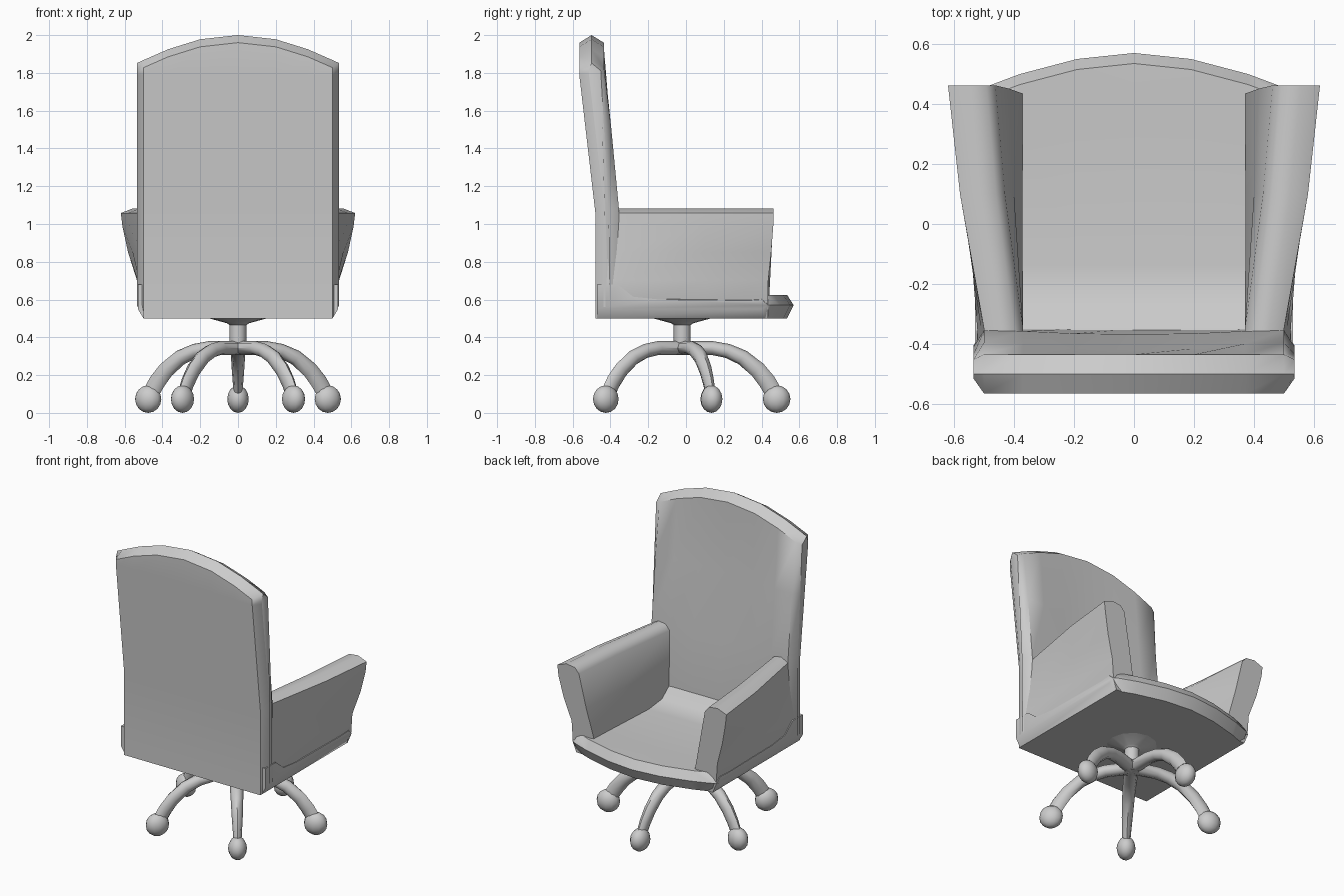
import bpy, bmesh, math
from mathutils import Matrix

if "Cube" in bpy.data.objects:
    bpy.data.objects.remove(bpy.data.objects["Cube"])


def finish(name, bm, angle=50):
    bmesh.ops.recalc_face_normals(bm, faces=bm.faces)
    me = bpy.data.meshes.new(name)
    bm.to_mesh(me)
    bm.free()
    ob = bpy.data.objects.new(name, me)
    bpy.context.collection.objects.link(ob)
    bpy.ops.object.select_all(action='DESELECT')
    ob.select_set(True)
    bpy.context.view_layer.objects.active = ob
    bpy.ops.object.shade_smooth_by_angle(angle=math.radians(angle))
    return ob


def loft(name, rings, angle=50):
    """Skin a list of closed rings and cap both ends."""
    bm = bmesh.new()
    vr = [[bm.verts.new(p) for p in r] for r in rings]
    n = len(rings[0])
    for a, b in zip(vr, vr[1:]):
        for i in range(n):
            bm.faces.new((a[i], a[(i + 1) % n], b[(i + 1) % n], b[i]))
    bm.faces.new(vr[0])
    bm.faces.new(vr[-1])
    return finish(name, bm, angle)


def both_sides(half):
    return [-x for x in reversed(half) if x > 0] + half


# Seat: side profile swept across x, with a bowed front lip
FRONT = {0: .57, .19: .55, .38: .50, .5: .455, .53: .435}


def seat_ring(x):
    f = FRONT[abs(x)]
    e = .05 if abs(x) > .52 else 0
    prof = [(-.47, .5 + e), (f - .035, .5 + e), (f, .57), (f - .035, .625 - e / 2),
            (.33, .62 - e / 2), (-.14, .60), (-.28, .615), (-.36, .68), (-.47, .68)]
    return [(x, y, z) for y, z in prof]


loft("seat", [seat_ring(x) for x in both_sides(list(FRONT))])

# Backrest: leaning, arched top, slightly hollow front, rounded side edges
TOP = {0: 2.0, .2: 1.978, .37: 1.925, .5: 1.868, .535: 1.852}
HOLLOW = {0: .025, .2: .02, .37: .004, .5: 0, .535: 0}


def back_ring(x):
    t, h = TOP[abs(x)], HOLLOW[abs(x)]
    end = abs(x) > .52
    b, f = (.05, .055) if end else (0, 0)
    low = .5
    xs = x * (.5 / .535) if end else x
    return [(xs, -.48 + (.02 if end else 0), low), (x, -.48 + b, .57), (x, -.48 + b, 1.06),
            (x, -.565 + b, 1.79), (x, -.565 + b, t - .04), (x, -.5, t),
            (x, -.435 - f * .3, t - .04), (x, -.395 - h - f * .7, 1.5),
            (x, -.355 - h * .5 - f, 1.08), (x, -.35 - f, .57), (xs, -.35 - f, low)]


loft("backrest", [back_ring(x) for x in both_sides(list(TOP))])

# Arms: flaring outward towards the front
# station: (y at top, y at bottom, outer top x, inner top x)
STATIONS = [(-.42, -.42, .495, .365), (-.35, -.35, .50, .37),
            (.10, .10, .58, .43), (.462, .435, .62, .462)]


def arm_ring(st, s):
    yt, yb, o, i = st
    base = .525
    mid = yb + (yt - yb) * .6
    prof = [(.5, yb, .5), (base, yb, .56), (base + (o - base) * .1, yb, .70),
            (base + (o - base) * .6, mid, .85), (base + (o - base) * .92, yt, .99),
            (o, yt, 1.058), ((o + i) / 2 + .015, yt, 1.083), (i + .03, yt, 1.075),
            (i, yt, 1.04), (.37 + (i - .37) * .5, mid, .82), (.372, yb, .63), (.372, yb, .5)]
    return [(s * x, y, z) for x, y, z in prof]


for s, side in ((1, "right"), (-1, "left")):
    loft(side + "_arm", [arm_ring(st, s) for st in STATIONS])


# Pedestal: column flaring into the seat plate
def circle(r, z, n=12):
    return [(r * math.cos(2 * math.pi * k / n), -.02 + r * math.sin(2 * math.pi * k / n), z)
            for k in range(n)]


loft("pedestal", [circle(.045, .31), circle(.045, .465), circle(.06, .475), circle(.17, .505)], 40)

# Five arched legs with ball castors: (radius, z, half thickness, half width)
PATH = [(0, .343, .037, .045), (.16, .343, .037, .042), (.24, .328, .038, .040),
        (.32, .293, .041, .037), (.40, .228, .044, .033), (.45, .165, .046, .028),
        (.485, .105, .045, .024)]

for k in range(5):
    rot = (Matrix.Translation((0, -.02, 0))
           @ Matrix.Rotation(math.radians(90 + 72 * k), 4, 'Z'))
    rings = []
    for j, (r, z, t, w) in enumerate(PATH):
        a, b = PATH[max(j - 1, 0)], PATH[min(j + 1, len(PATH) - 1)]
        ang = math.atan2(b[1] - a[1], b[0] - a[0])
        ring = []
        for q in range(8):
            c = math.cos(q * math.pi / 4) * w
            d = math.sin(q * math.pi / 4) * t
            ring.append((r - d * math.sin(ang), c, z + d * math.cos(ang)))
        rings.append(ring)
    leg = loft(f"leg_{k + 1}", rings)
    leg.data.transform(rot)

    bm = bmesh.new()
    bmesh.ops.create_uvsphere(bm, u_segments=12, v_segments=8, radius=1)
    bm.transform(rot @ Matrix.Translation((.5, 0, .073)) @ Matrix.Diagonal((.073, .057, .073, 1)))
    finish(f"castor_{k + 1}", bm)
